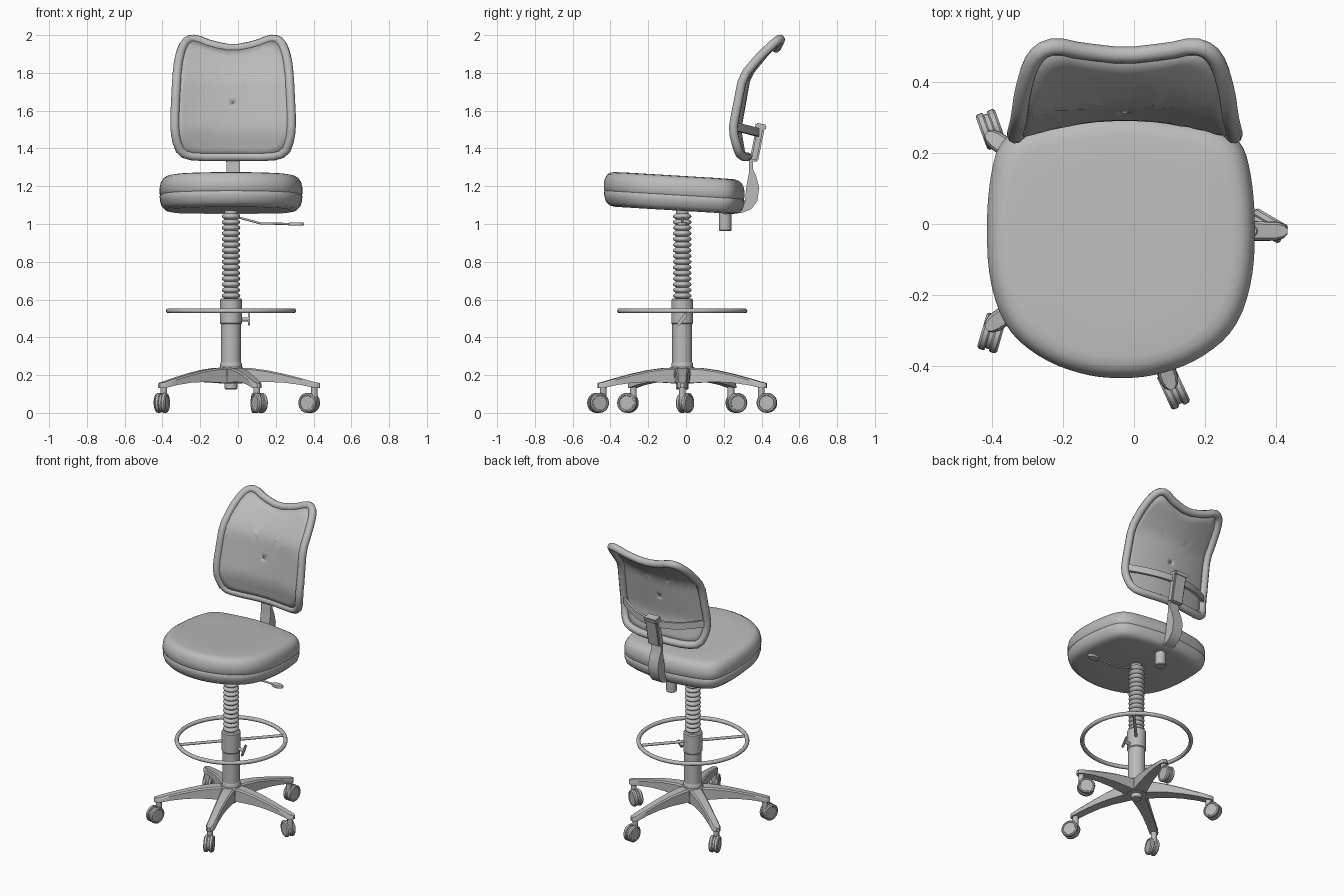
import bpy, bmesh, math
from mathutils import Vector, Matrix

cube = bpy.data.objects.get("Cube")
if cube:
    bpy.data.objects.remove(cube, do_unlink=True)

grey = bpy.data.materials.new("plain grey")
grey.use_nodes = True
grey.diffuse_color = (0.5, 0.5, 0.5, 1)
grey.node_tree.nodes["Principled BSDF"].inputs["Base Color"].default_value = (0.5, 0.5, 0.5, 1)

CX, CY = -0.037, -0.02      # column axis
BX = -0.026                 # backrest centre line


def finish(obj, angle=35):
    bpy.ops.object.select_all(action='DESELECT')
    obj.select_set(True)
    bpy.context.view_layer.objects.active = obj
    if obj.type == 'CURVE':
        bpy.ops.object.convert(target='MESH')
        obj = bpy.context.view_layer.objects.active
    obj.data.materials.clear()
    obj.data.materials.append(grey)
    bpy.ops.object.shade_smooth_by_angle(angle=math.radians(angle))
    return obj


def from_bmesh(name, bm, angle=35):
    bmesh.ops.recalc_face_normals(bm, faces=bm.faces)
    mesh = bpy.data.meshes.new(name)
    bm.to_mesh(mesh)
    bm.free()
    obj = bpy.data.objects.new(name, mesh)
    bpy.context.collection.objects.link(obj)
    return finish(obj, angle)


def loft(name, rings, caps=True, angle=35):
    """Skin a list of equal closed rings."""
    bm = bmesh.new()
    loops = [[bm.verts.new(p) for p in ring] for ring in rings]
    n = len(loops[0])
    for a, b in zip(loops, loops[1:]):
        for i in range(n):
            j = (i + 1) % n
            bm.faces.new((a[i], a[j], b[j], b[i]))
    if caps:
        bm.faces.new(loops[0])
        bm.faces.new(loops[-1])
    return from_bmesh(name, bm, angle)


def lathe(name, profile, matrix, sides=32, angle=35):
    """Turn (radius, height) pairs about the local z axis."""
    turn = [math.tau * i / sides for i in range(sides)]
    return loft(name, [[matrix @ Vector((r * math.cos(a), r * math.sin(a), h)) for a in turn]
                       for r, h in profile], angle=angle)


def upright(x, y):
    return Matrix.Translation((x, y, 0))


def tube(name, points, radius, closed=False):
    curve = bpy.data.curves.new(name, 'CURVE')
    curve.dimensions = '3D'
    curve.bevel_depth = radius
    curve.bevel_resolution = 3
    curve.use_fill_caps = True
    spline = curve.splines.new('POLY')
    spline.points.add(len(points) - 1)
    for sp, p in zip(spline.points, points):
        sp.co = (*p, 1)
    spline.use_cyclic_u = closed
    obj = bpy.data.objects.new(name, curve)
    bpy.context.collection.objects.link(obj)
    return finish(obj, 50)


def box(name, size, matrix, bevel=0.006):
    bm = bmesh.new()
    bmesh.ops.create_cube(bm, size=1, matrix=Matrix.Diagonal((*size, 1)))
    bmesh.ops.bevel(bm, geom=bm.edges[:], offset=bevel, segments=2, affect='EDGES')
    bm.transform(matrix)
    return from_bmesh(name, bm)


def round_off(points, times):
    """Corner-cutting of a closed outline."""
    for _ in range(times):
        nxt = points[1:] + points[:1]
        points = [q for a, b in zip(points, nxt) for q in (a.lerp(b, 0.25), a.lerp(b, 0.75))]
    return points


def mirrored(half):
    """Closed outline from one half; the first and last points lie on the axis."""
    right = [Vector(p) for p in half]
    return right + [Vector((-p.x, p.y)) for p in right[-2:0:-1]]


# Seat cushion with a piping groove, tilted slightly back
seat_half = [(0, -0.437), (0.1, -0.428), (0.22, -0.385), (0.325, -0.3), (0.373, -0.16), (0.38, 0),
             (0.37, 0.13), (0.345, 0.23), (0.28, 0.272), (0.16, 0.295), (0, 0.315)]
seat_outline = round_off(mirrored(seat_half), 2)
seat_profile = [(0.4, -0.086), (0.84, -0.086), (0.92, -0.08), (0.97, -0.062), (0.993, -0.035), (1, -0.01),
                (0.988, -0.004), (1, 0.004), (1, 0.035), (0.985, 0.062), (0.95, 0.083),
                (0.9, 0.094), (0.84, 0.098), (0.6, 0.099), (0.3, 0.098)]


def seat_point(p, s, h):
    y = -0.06 + (p.y + 0.06) * s
    return (CX + p.x * s, y, 1.158 + h - 0.06 * (y + 0.06))


loft("seat_cushion", [[seat_point(p, s, h) for p in seat_outline] for s, h in seat_profile], angle=60)

# Backrest: curved shell surface, rim tube and mesh panel
LEAN = [(1.3, 0.275), (1.5, 0.24), (1.78, 0.29), (1.88, 0.37), (2.05, 0.53)]


def back_point(x, z, push=0):
    for (z0, y0), (z1, y1) in zip(LEAN, LEAN[1:]):
        if z <= z1:
            break
    y = y0 + (y1 - y0) * (z - z0) / (z1 - z0)
    return Vector((BX + x, y + 0.06 * (1 - (x / 0.33) ** 2) + push, z))


back_half = [(0, 1.357), (0.2, 1.355), (0.275, 1.375), (0.303, 1.45), (0.31, 1.54), (0.304, 1.66),
             (0.298, 1.78), (0.288, 1.87), (0.268, 1.94), (0.24, 1.975), (0.195, 1.98), (0.12, 1.948), (0, 1.925)]
back_outline = round_off(mirrored(back_half), 1)
tube("backrest_rim", [back_point(p.x, p.y) for p in back_outline], 0.024, closed=True)

mid_z = 1.64
panel_rings = [[back_point(p.x * s, mid_z + (p.y - mid_z) * s, -0.012) for p in back_outline]
               for s in (0.99, 0.85, 0.7, 0.55, 0.4, 0.25, 0.1, 0.01)]
panel = loft("backrest_panel", panel_rings, caps=False, angle=25)
panel.modifiers.new("thickness", 'SOLIDIFY').thickness = 0.005

# Curved crossbar behind the backrest
bar_rings = []
for i in range(13):
    t = i / 6 - 1
    y, z = 0.265 + 0.115 * (1 - t * t), 1.515 - 0.03 * (1 - t * t)
    bar_rings.append([(BX + 0.3 * t, y + dy, z + dz)
                      for dy, dz in ((-0.009, -0.022), (0.009, -0.022), (0.009, 0.022), (-0.009, 0.022))])
loft("backrest_crossbar", bar_rings)

# Slanted bracket and the curved strap down to the seat
slant = Matrix.Translation((BX, 0.378, 1.43)) @ Matrix.Rotation(-0.2, 4, 'X')
box("backrest_bracket", (0.09, 0.045, 0.2), slant, 0.008)
box("bracket_cap", (0.095, 0.058, 0.03), slant @ Matrix.Translation((0, 0, 0.088)))
strap = [(0.335, 1.36), (0.355, 1.36), (0.355, 1.29), (0.373, 1.25), (0.388, 1.19), (0.377, 1.12),
         (0.345, 1.078), (0.3, 1.06), (0.2, 1.05), (0.2, 1.07), (0.29, 1.08), (0.312, 1.12),
         (0.32, 1.2), (0.333, 1.27)]
loft("back_strap", [[(BX + dx, y, z) for y, z in strap] for dx in (-0.036, 0.036)])

# Gas column: base tube, collar and bellows
axis = upright(CX, CY)
lathe("column_tube", [(0.053, 0.2), (0.053, 0.5)], axis)
lathe("column_foot", [(0.057, 0.235), (0.057, 0.262), (0.053, 0.268)], axis)
lathe("column_collar", [(0.054, 0.47), (0.058, 0.475), (0.058, 0.598), (0.052, 0.605)], axis)
bellows, pitch = [], 0.03
for i in range(15):
    z = 0.605 + i * pitch
    bellows += [(0.034, z), (0.047, z + 0.009), (0.049, z + 0.015), (0.047, z + 0.021)]
lathe("column_bellows", bellows + [(0.034, 1.055), (0.034, 1.09)], axis, 24, 40)

# Foot ring with its cross spoke and clamp lever
ring = [(CX + 0.332 * math.cos(math.tau * i / 64), CY + 0.332 * math.sin(math.tau * i / 64), 0.54)
        for i in range(64)]
tube("foot_ring", ring, 0.013, closed=True)
spoke = Vector((math.cos(math.radians(47)), math.sin(math.radians(47)), 0)) * 0.332
hub = Vector((CX, CY, 0.54))
tube("foot_ring_spoke", [hub - spoke, hub + spoke], 0.009)
tube("clamp_screw", [(CX + 0.05, CY, 0.495), (0.06, CY, 0.495)], 0.011)
box("clamp_lever", (0.012, 0.02, 0.075),
    Matrix.Translation((0.058, CY, 0.495)) @ Matrix.Rotation(-0.65, 4, 'X'), 0.004)

# Height lever and tension knob under the seat
tube("height_lever", [(CX, CY, 1.045), (0.02, CY, 1.03), (0.12, CY, 1.003), (0.29, CY, 1)], 0.006)
lathe("height_lever_paddle", [(0.9, -1), (1, -0.3), (1, 0.3), (0.9, 1)],
      Matrix.Translation((0.308, CY, 0.999)) @ Matrix.Diagonal((0.042, 0.024, 0.008, 1)), 20)
lathe("tension_knob", [(0.03, 0.963), (0.033, 0.967), (0.033, 1.08)], upright(CX, 0.207), 24)

# Base hub
lathe("base_hub", [(0.03, 0.125), (0.034, 0.13), (0.034, 0.155), (0.06, 0.155), (0.072, 0.2),
                   (0.068, 0.235), (0.06, 0.243)], axis)

# Five arched legs, each with a swivelling twin-wheel caster
LEG = [(0.02, 0.042, 0.24, 0.155), (0.1, 0.04, 0.238, 0.16), (0.19, 0.034, 0.226, 0.164),
       (0.28, 0.03, 0.207, 0.16), (0.37, 0.028, 0.184, 0.148), (0.44, 0.027, 0.164, 0.133),
       (0.46, 0.02, 0.16, 0.132), (0.47, 0.009, 0.158, 0.133)]     # distance, half width, top, bottom
for k, heading in enumerate((150, 85, 110, 254, -65)):
    place = axis @ Matrix.Rotation(math.tau * k / 5, 4, 'Z')
    rings = [[place @ Vector(p) for p in ((d, -w, lo), (d, w, lo), (d, w * 0.95, hi - 0.008),
                                          (d, w * 0.7, hi), (d, -w * 0.7, hi), (d, -w * 0.95, hi - 0.008))]
             for d, w, hi, lo in LEG]
    loft(f"base_leg_{k + 1}", rings)

    pivot = place @ Vector((0.44, 0, 0))
    swivel = Matrix.Translation(pivot) @ Matrix.Rotation(math.radians(heading), 4, 'Z')
    lathe(f"caster_stem_{k + 1}", [(0.018, 0.06), (0.018, 0.14)], swivel, 16)
    axle = swivel @ Matrix.Translation((0.03, 0, 0.053)) @ Matrix.Rotation(math.pi / 2, 4, 'X')
    for side, word in ((1, "left"), (-1, "right")):
        lathe(f"caster_wheel_{word}_{k + 1}",
              [(0.05, side * 0.006), (0.053, side * 0.01), (0.053, side * 0.023), (0.047, side * 0.029),
               (0.04, side * 0.029), (0.038, side * 0.026)], axle, 28)
    lathe(f"caster_hood_{k + 1}", [(0.046, -0.01), (0.046, 0.01)], axle, 28)
